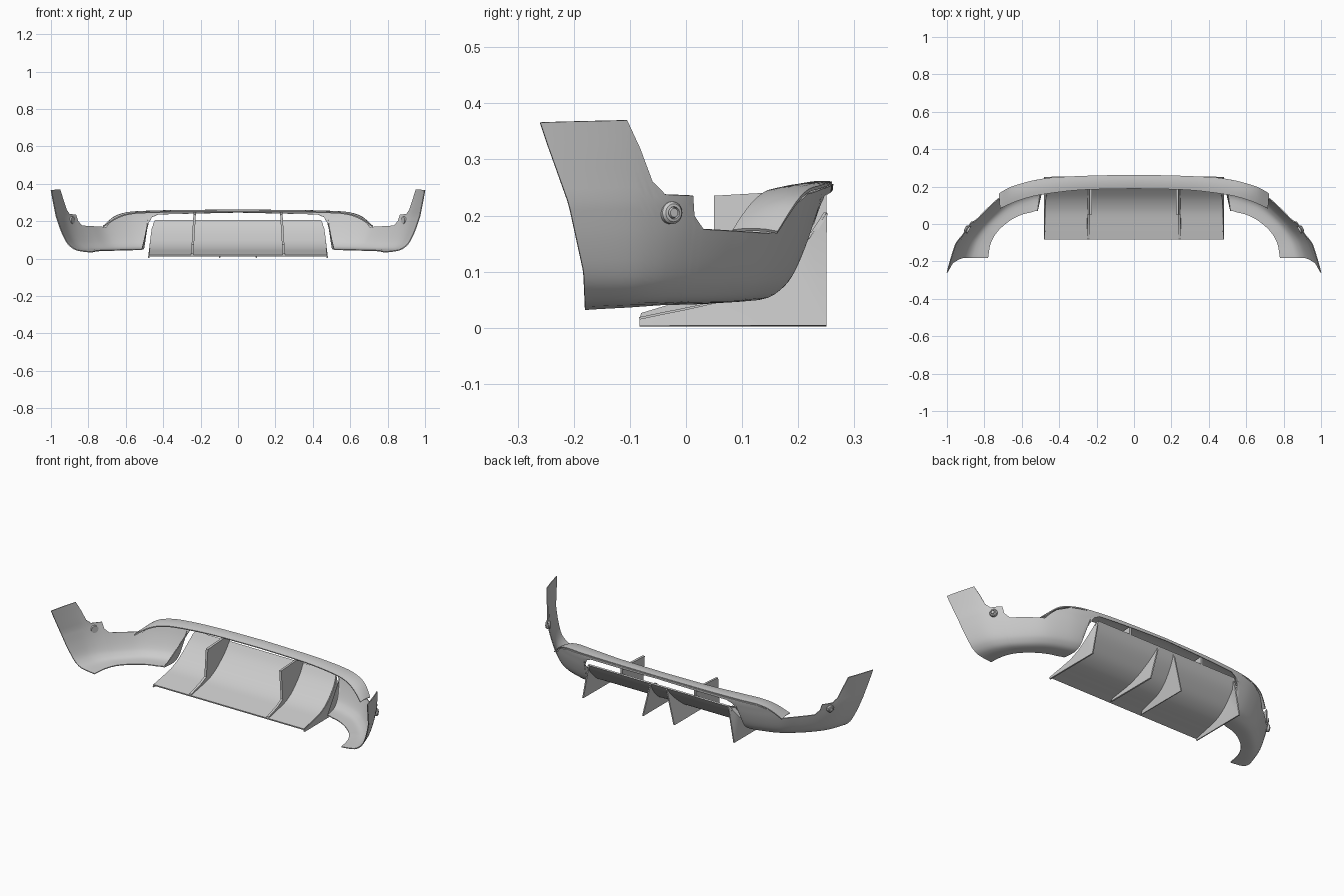
import bpy, bmesh
from mathutils import Vector

if "Cube" in bpy.data.objects:
    bpy.data.objects.remove(bpy.data.objects["Cube"])


def interp(x, pts):
    for (a, va), (b, vb) in zip(pts, pts[1:]):
        if x <= b:
            return va + (vb - va) * max(0, (x - a) / (b - a))
    return pts[-1][1]


def spline(u, pts):
    """Catmull-Rom through tuples, u counts the knots."""
    n = len(pts) - 1
    i = min(int(u), n - 1)
    t = u - i
    p = [Vector(pts[min(max(k, 0), n)]) for k in range(i - 1, i + 3)]
    return 0.5 * (2 * p[1] + (p[2] - p[0]) * t
                  + (2 * p[0] - 5 * p[1] + 4 * p[2] - p[3]) * t * t
                  + (3 * p[1] - p[0] - 3 * p[2] + p[3]) * t ** 3)


def finish(name, bm, thick=0, offset=0, mirror=True, bevel=0):
    bmesh.ops.recalc_face_normals(bm, faces=bm.faces)
    me = bpy.data.meshes.new(name)
    bm.to_mesh(me)
    bm.free()
    ob = bpy.data.objects.new(name, me)
    bpy.context.collection.objects.link(ob)
    if mirror:
        m = ob.modifiers.new("mirror", 'MIRROR')
        m.use_clip = True
        m.merge_threshold = 0.0005
    if thick:
        s = ob.modifiers.new("thickness", 'SOLIDIFY')
        s.thickness, s.offset = thick, offset
    if bevel:
        b = ob.modifiers.new("bevel", 'BEVEL')
        b.width, b.segments = bevel, 2
    bpy.ops.object.select_all(action='DESELECT')
    ob.select_set(True)
    bpy.context.view_layer.objects.active = ob
    bpy.ops.object.convert(target='MESH')
    bpy.ops.object.shade_smooth_by_angle(angle=0.6)
    return ob


def grid(columns):
    bm = bmesh.new()
    vs = [[bm.verts.new(p) for p in col] for col in columns]
    for a, b in zip(vs, vs[1:]):
        for i in range(len(a) - 1):
            bm.faces.new((a[i], a[i + 1], b[i + 1], b[i]))
    return bm


def plate(name, prof, xfun, thick, bevel=0.002):
    """Flat plate from a y-z outline, x given by height."""
    bm = bmesh.new()
    bm.faces.new([bm.verts.new((xfun(z), y, z)) for y, z in prof])
    bmesh.ops.triangulate(bm, faces=bm.faces)
    return finish(name, bm, thick)


# Bumper shell: outer and inner plan curves with a curled-under section
outer = [(.977, -.18), (.93, -.07), (.87, .012), (.80, .09), (.72, .163), (.6, .216),
         (.49, .24), (.38, .25), (.2, .257), (0, .26)]
inner = [(.78, -.18), (.765, -.1), (.725, -.035), (.66, .02), (.6, .05), (.55, .062),
         (.515, .07), (.38, .07), (.2, .07), (0, .07)]
top = [(0, .363), (1, .37), (1.25, .262), (1.45, .242), (2, .24), (2.06, .2), (2.3, .176),
       (4, .168), (4.5, .22), (5, .243), (6, .25), (9, .257)]
bottom = [(0, .04), (6, .04), (6.1, .18), (6.3, .225), (6.6, .24), (9, .249)]
section = [(0, .37), (0, .255), (.07, .2), (.16, .15), (.28, .1), (.4, .07), (.6, .048), (1, .04)]
arch = [(.035, 0), (.1, .03), (.22, .36), (.363, 1)]
z_to_p = [(-s[1], i) for i, s in enumerate(section)]


def shell_point(u, f, z):
    o, n = spline(u, outer), spline(u, inner)
    p = o.lerp(n, f)
    fall = max(0, 1 - u / 1.8)
    return Vector((p.x + max(0, z - .255) * .2,
                   p.y - .08 * interp(z, arch) * fall, z - .006 * fall * f + .0015 * f * u))


ROWS = 20
us = sorted({i / 8 for i in range(73)} | {k[0] for k in top} | {k[0] for k in bottom})
cols = []
for u in us:
    p0 = interp(-interp(u, top), z_to_p)
    p1 = interp(-interp(u, bottom), z_to_p)
    col = []
    for r in range(ROWS + 1):
        s = spline(p0 + (p1 - p0) * r / ROWS, section)
        col.append(shell_point(u, s[0], s[1]))
    cols.append(col)
for p in cols[-1]:
    p.x = 0
finish("bumper_shell", grid(cols), 0.005)

# Upper trim strip that sweeps across and drops at its ends
rim = [(.72, .163, .17), (.665, .195, .22), (.6, .217, .243), (.5, .239, .251),
       (.3, .254, .256), (0, .26, .258)]
back = [(.715, .083, .172), (.65, .113, .215), (.58, .138, .238), (.48, .16, .246),
        (.28, .183, .249), (0, .19, .25)]
cols = []
for i in range(41):
    a, b = spline(i / 8, rim), spline(i / 8, back)
    cols.append([a.lerp(b, k / 4) + Vector((0, 0, .004 * (1 - (k / 2 - 1) ** 2))) for k in range(5)])
finish("trim_strip", grid(cols), 0.006)

# Diffuser ramp
ramp = [(-.083, .015), (-.04, .024), (0, .032), (.07, .048), (.13, .077), (.18, .118),
        (.22, .16), (.25, .205)]


def edge_x(z):
    return interp(z, [(0, .478), (.02, .475), (.15, .46), (.19, .452), (.206, .44)])


cols = [[] for _ in range(9)]
for i in range(29):
    y, z = spline(i / 4, ramp)
    for k in range(9):
        cols[k].append(Vector((edge_x(z) * k / 8, y, z)))
finish("diffuser_ramp", grid(cols), 0.008)

# End plates and centre fins below the ramp
under = [(-.083, .003)] + ramp + [(.25, .004)]
plate("end_plate", under, edge_x, 0.007)
plate("centre_fin", [(-.06, .003)] + ramp[1:] + [(.25, .003)],
      lambda z: .1 - .25 * z, 0.007)

# Upright ribs above the ramp, tied to the strip
rib = [(-.08, .026), (0, .05), (.05, .075), (.05, .235), (.19, .243), (.25, .247)] + ramp[::-1]
plate("upright_rib", rib, lambda z: .246 - .06 * z, 0.013)

# Parking sensors on the shell sides
for side, label in ((1, "right"), (-1, "left")):
    axis = Vector((.88 * side, .47, 0)).normalized()
    base = Vector((.892 * side, -.027, .205))
    rot = axis.to_track_quat('Z', 'Y').to_matrix().to_4x4()
    bm = bmesh.new()
    rings = []
    for r, h in ((.02, -.012), (.02, .006), (.016, .011), (.011, .012), (.010, .007), (.008, .013)):
        ring = bmesh.ops.create_circle(bm, segments=24, radius=r)["verts"]
        for v in ring:
            v.co.z = h
        rings.append(ring)
    for a, b in zip(rings, rings[1:]):
        for i in range(24):
            j = (i + 1) % 24
            bm.faces.new((a[i], a[j], b[j], b[i]))
    bm.faces.new(rings[-1])
    bm.faces.new(rings[0][::-1])
    bm.transform(rot)
    bmesh.ops.translate(bm, verts=bm.verts, vec=base)
    finish("parking_sensor_" + label, bm, mirror=False)
